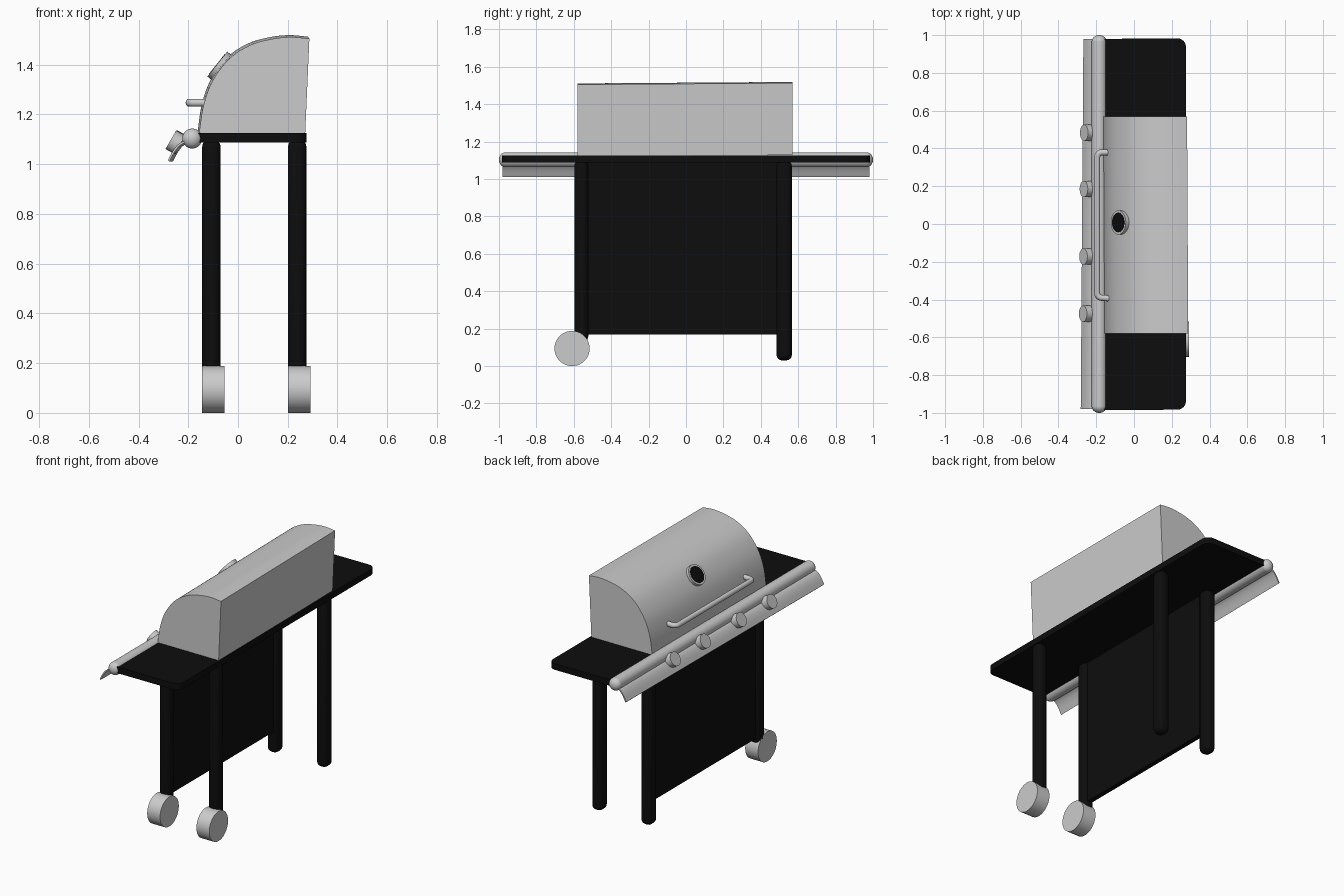
import bpy, bmesh, math
from mathutils import Vector

if "Cube" in bpy.data.objects:
    bpy.data.objects.remove(bpy.data.objects["Cube"])

black = bpy.data.materials.new("black_paint")
black.diffuse_color = (0.004, 0.004, 0.004, 1)
black.use_nodes = True
black.node_tree.nodes["Principled BSDF"].inputs["Base Color"].default_value = black.diffuse_color


def finish(ob, name, mat=None, smooth=True):
    ob.name = name
    if mat:
        ob.data.materials.append(mat)
    bpy.ops.object.select_all(action='DESELECT')
    ob.select_set(True)
    bpy.context.view_layer.objects.active = ob
    if smooth:
        bpy.ops.object.shade_smooth_by_angle(angle=math.radians(35))
    return ob


def from_bmesh(bm, name, mat=None):
    bmesh.ops.recalc_face_normals(bm, faces=bm.faces)
    me = bpy.data.meshes.new(name)
    bm.to_mesh(me)
    bm.free()
    ob = bpy.data.objects.new(name, me)
    bpy.context.collection.objects.link(ob)
    return finish(ob, name, mat)


def box(name, lo, hi, bevel=0.0, mat=None):
    lo, hi = Vector(lo), Vector(hi)
    bpy.ops.mesh.primitive_cube_add(size=1, location=(lo + hi) / 2)
    ob = bpy.context.object
    ob.scale = hi - lo
    bpy.ops.object.transform_apply(location=False, rotation=False, scale=True)
    if bevel:
        m = ob.modifiers.new("round", 'BEVEL')
        m.width, m.segments = bevel, 4
    return finish(ob, name, mat)


def cylinder(name, centre, axis, r, depth, mat=None):
    bpy.ops.mesh.primitive_cylinder_add(vertices=40, radius=r, depth=depth, location=centre)
    ob = bpy.context.object
    ob.rotation_euler = Vector(axis).to_track_quat('Z', 'Y').to_euler()
    return finish(ob, name, mat)


def extrude_y(name, profile, y0, y1, shift=(0, 0)):
    """Closed x-z profile swept along y, far end moved slightly by shift."""
    bm = bmesh.new()
    a = [bm.verts.new((x, y0, z)) for x, z in profile]
    b = [bm.verts.new((x + shift[0], y1, z + shift[1])) for x, z in profile]
    n = len(profile)
    bm.faces.new(a)
    bm.faces.new(b)
    for i in range(n):
        j = (i + 1) % n
        bm.faces.new((a[i], a[j], b[j], b[i]))
    return from_bmesh(bm, name)


def spline(points, steps=6):
    """Smooth Catmull-Rom curve through 2D points."""
    p = [Vector(q) for q in points]
    p = [2 * p[0] - p[1]] + p + [2 * p[-1] - p[-2]]
    out = []
    for i in range(1, len(p) - 2):
        a, b, c, d = p[i - 1:i + 3]
        for k in range(steps):
            t = k / steps
            out.append(0.5 * (2 * b + (c - a) * t + (2 * a - 5 * b + 4 * c - d) * t ** 2
                              + (3 * b - a - 3 * c + d) * t ** 3))
    return out + [p[-2]]


# Lid: curved front and top, flat back and ends
lid = spline([(-0.157, 1.12), (-0.139, 1.235), (-0.102, 1.335), (-0.034, 1.425),
              (0.048, 1.478), (0.13, 1.502), (0.21, 1.511), (0.287, 1.505)])
extrude_y("lid", lid + [Vector((0.27, 1.12))], -0.58, 0.57, (-0.006, 0.008))

# Table with rounded back corners
outline = [(-0.16, -0.985)]
for s, start in ((-1, -90), (1, 0)):
    for k in range(7):
        t = math.radians(start + 15 * k)
        outline.append((0.23 + 0.045 * math.cos(t), s * 0.938 + 0.045 * math.sin(t)))
outline.append((-0.16, 0.98))
bm = bmesh.new()
face = bm.faces.new([bm.verts.new((x, y, 1.087)) for x, y in outline])
top = bmesh.ops.extrude_face_region(bm, geom=[face])
bmesh.ops.translate(bm, vec=(0, 0, 0.039),
                    verts=[g for g in top['geom'] if isinstance(g, bmesh.types.BMVert)])
from_bmesh(bm, "table", black)

# Front rail with domed ends
cylinder("front_rail", (-0.184, 0, 1.103), (0, 1, 0), 0.04, 1.93)
for y in (-0.965, 0.965):
    bpy.ops.mesh.primitive_uv_sphere_add(segments=32, ring_count=16, radius=0.04,
                                         location=(-0.184, y, 1.103))
    ob = bpy.context.object
    ob.scale.y = 0.035 / 0.04
    finish(ob, "rail_end")

# Curved control apron below the rail
outer = spline([(-0.20, 1.098), (-0.235, 1.084), (-0.259, 1.058), (-0.282, 1.016)], 5)
inner = [Vector((x + 0.006, z - 0.006)) for x, z in reversed(outer)]
extrude_y("control_apron", outer + inner, -0.98, 0.98, (0.014, 0))

# Knobs
for y in (-0.475, -0.172, 0.185, 0.483):
    cylinder("knob", (-0.249 + 0.006 * y, y, 1.088), (-0.87, 0, 0.5), 0.043, 0.042)

# Lid handle
cu = bpy.data.curves.new("lid_handle", 'CURVE')
cu.dimensions, cu.bevel_depth, cu.bevel_resolution, cu.use_fill_caps = '3D', 0.016, 4, True
path = [(-0.13, -0.388)]
for s, start in ((-1, 0), (1, 90)):
    for k in range(6):
        t = math.radians(start + 18 * k)
        path.append((-0.17 - 0.025 * math.sin(t), s * 0.36 - 0.025 * math.cos(t)))
path.append((-0.13, 0.385))
sp = cu.splines.new('POLY')
sp.points.add(len(path) - 1)
for p, (x, y) in zip(sp.points, path):
    p.co = (x, y - 0.006, 1.247, 1)
ob = bpy.data.objects.new("lid_handle", cu)
bpy.context.collection.objects.link(ob)
bpy.ops.object.select_all(action='DESELECT')
ob.select_set(True)
bpy.context.view_layer.objects.active = ob
bpy.ops.object.convert(target='MESH')
finish(bpy.context.object, "lid_handle")

# Temperature gauge: grey ring with a black dial
n = Vector((-0.78, 0, 0.62))
c = Vector((-0.070, 0.008, 1.392))
cylinder("gauge_ring", c, n, 0.064, 0.034)
cylinder("gauge_dial", c + n * 0.0165, n, 0.052, 0.004, black)

# Legs, wheels and front panel
for x in (-0.107, 0.238):
    side = "front" if x < 0 else "rear"
    box(side + "_leg", (x - 0.037, 0.484, 0.03), (x + 0.037, 0.566, 1.10), 0.03, black)
    box(side + "_wheel_leg", (x - 0.037, -0.597, 0.13), (x + 0.037, -0.522, 1.10), 0.03, black)
    cylinder(side + "_wheel", (x + 0.008, -0.609, 0.094), (1, 0, 0), 0.094, 0.09)
box("front_panel", (-0.122, -0.56, 0.17), (-0.092, 0.52, 1.09), 0, black)
